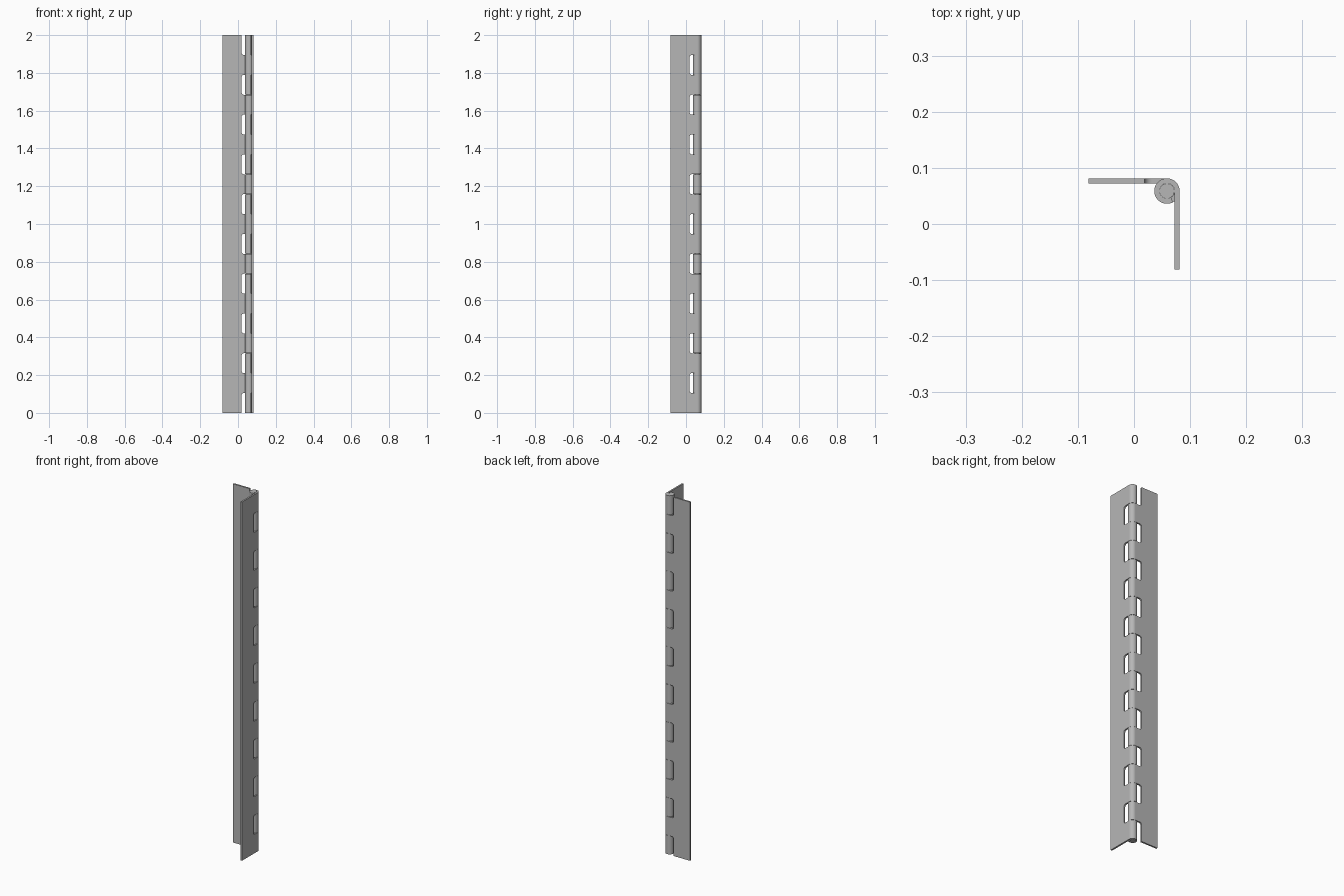
import bpy, bmesh
from math import sin, cos, pi, radians
from mathutils import Vector

if "Cube" in bpy.data.objects:
    bpy.data.objects.remove(bpy.data.objects["Cube"])

HEIGHT = 2.0
HALF = 0.0813             # half of the overall width and depth
THICK = 0.009             # sheet thickness
R_OUT = 0.0226            # knuckle outer radius
R_MID = R_OUT - THICK / 2
AXIS = HALF - R_OUT       # pin axis, same in x and y
FLAT = AXIS + HALF        # width of the flat part of a leaf
CURL = radians(300)
SLOT = HALF + 0.019       # where the slots start on a leaf
CORNER = 0.013
COUNT = 19
PITCH = HEIGHT / COUNT
GAP = 0.0005

steel = bpy.data.materials.new("steel grey")
steel.use_nodes = True
steel.diffuse_color = (0.47, 0.47, 0.47, 1)
steel.node_tree.nodes["Principled BSDF"].inputs["Base Color"].default_value = (0.47, 0.47, 0.47, 1)


def finish(obj, angle):
    obj.data.materials.append(steel)
    bpy.ops.object.select_all(action='DESELECT')
    obj.select_set(True)
    bpy.context.view_layer.objects.active = obj
    bpy.ops.object.shade_smooth_by_angle(angle=radians(angle))


def corner(z, start, end):
    """Rounded slot corner as points on a quarter circle."""
    return [(SLOT + CORNER * (1 + cos(start + (end - start) * i / 6)),
             z + CORNER * sin(start + (end - start) * i / 6)) for i in range(7)]


def leaf(name, tab_parity, swap):
    # Unrolled sheet outline: tabs that become knuckles, slots between them
    width = FLAT + CURL * R_MID
    outline = [(0, 0)]
    for k in range(COUNT):
        low, high = k * PITCH, (k + 1) * PITCH
        if k % 2 == tab_parity:
            outline += [(width, low + GAP * (k > 0)),
                        (width, high - GAP * (k < COUNT - 1))]
        else:
            low, high = low - GAP, high + GAP
            outline += corner(low + CORNER, 1.5 * pi, pi) if k > 0 else [(SLOT, 0)]
            outline += corner(high - CORNER, pi, pi / 2) if k < COUNT - 1 else [(SLOT, HEIGHT)]
    outline.append((0, HEIGHT))
    bm = bmesh.new()
    bm.faces.new([bm.verts.new((u, 0, z)) for u, z in outline])

    # Cut the tabs into strips and roll them round the pin
    steps = 28
    for i in range(steps):
        bmesh.ops.bisect_plane(bm, geom=bm.verts[:] + bm.edges[:] + bm.faces[:], dist=1e-6,
                               plane_co=(FLAT + CURL * R_MID * i / steps, 0, 0),
                               plane_no=(1, 0, 0))
    for v in bm.verts:
        a = max(0, (v.co.x - FLAT) / R_MID)
        x = min(v.co.x, FLAT) - HALF + R_MID * sin(a)
        y = AXIS + R_MID * cos(a)
        v.co = Vector((y, x, v.co.z)) if swap else Vector((x, y, v.co.z))

    mesh = bpy.data.meshes.new(name)
    bm.to_mesh(mesh)
    bm.free()
    obj = bpy.data.objects.new(name, mesh)
    bpy.context.collection.objects.link(obj)
    finish(obj, 35)
    solid = obj.modifiers.new("sheet thickness", 'SOLIDIFY')
    solid.thickness = THICK
    solid.offset = 0
    solid.use_even_offset = True
    bpy.ops.object.modifier_apply(modifier=solid.name)
    bpy.ops.object.shade_smooth_by_angle(angle=radians(35))


leaf("back_leaf", 1, False)
leaf("left_leaf", 0, True)

# Hinge pin
bpy.ops.mesh.primitive_cylinder_add(vertices=24, radius=R_OUT - THICK - 0.0002, depth=HEIGHT,
                                    location=(AXIS, AXIS, HEIGHT / 2))
pin = bpy.context.object
pin.name = "hinge_pin"
finish(pin, 35)
